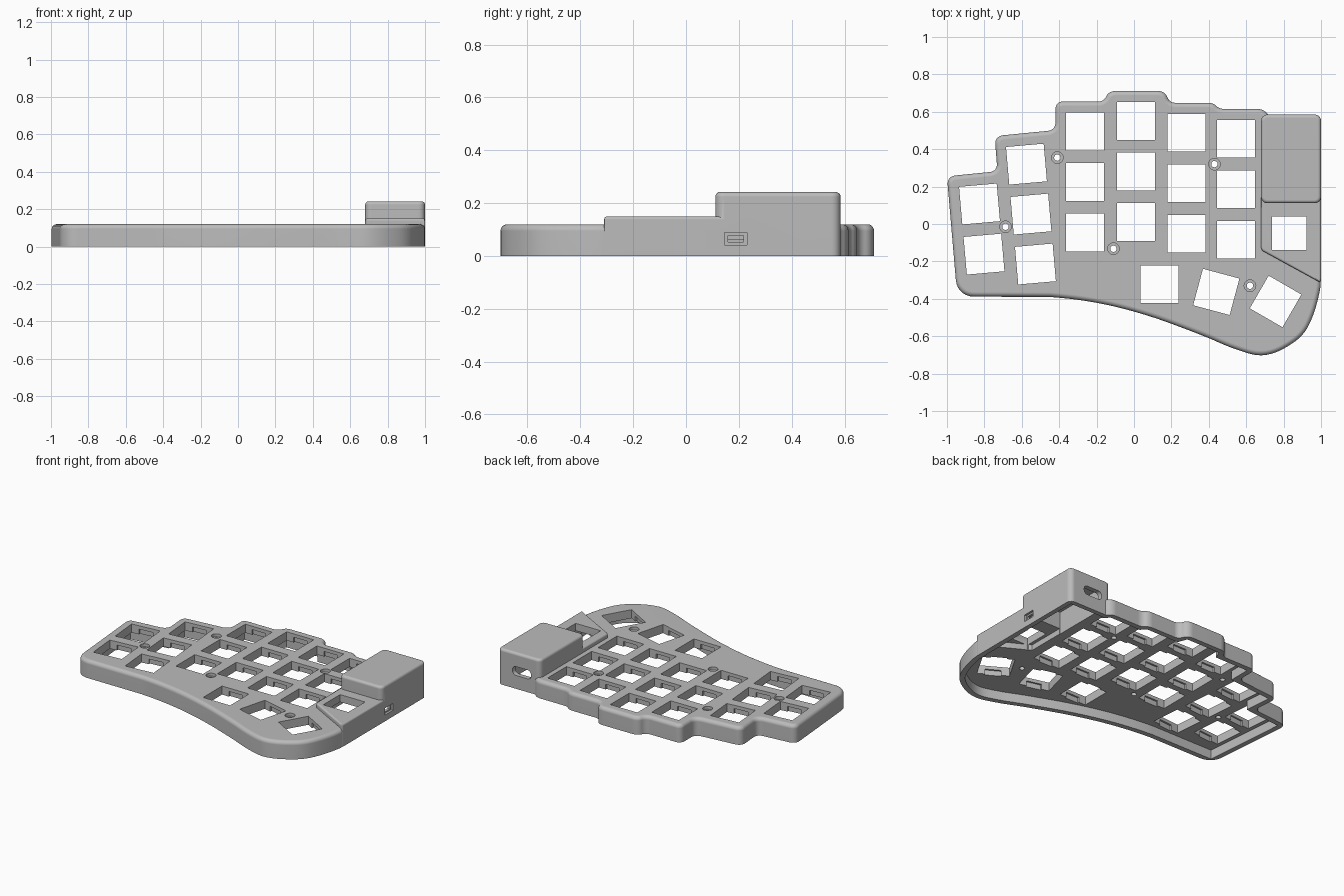
import bpy, bmesh
from math import sin, cos, pi, radians
from mathutils import Vector

if "Cube" in bpy.data.objects:
    bpy.data.objects.remove(bpy.data.objects["Cube"])

grey = bpy.data.materials.new("case grey")
grey.use_nodes = True
grey.diffuse_color = (0.5, 0.5, 0.5, 1)
grey.node_tree.nodes["Principled BSDF"].inputs["Base Color"].default_value = grey.diffuse_color


def ccw(pts):
    area = sum(a.x * b.y - b.x * a.y for a, b in zip(pts, pts[1:] + pts[:1]))
    return pts if area > 0 else pts[::-1]


def rounded(pts, reach, steps=7):
    """Round every corner, starting the curve `reach` away from it."""
    out = []
    for i, p in enumerate(pts):
        a, b = pts[i - 1] - p, pts[(i + 1) % len(pts)] - p
        r = reach[i] if isinstance(reach, list) else reach
        if r == 0:
            out.append(p)
            continue
        a = p + a.normalized() * min(r, a.length * 0.48)
        b = p + b.normalized() * min(r, b.length * 0.48)
        for k in range(steps + 1):
            t = k / steps
            w = 0.82 * 2 * t * (1 - t)
            s = (1 - t) ** 2 + w + t * t
            out.append((a * (1 - t) ** 2 + p * w + b * t * t) / s)
    return out


def inset(pts, d):
    """Move a counter-clockwise outline inward."""
    out = []
    for i, p in enumerate(pts):
        e = (p - pts[i - 1]).normalized()
        f = (pts[(i + 1) % len(pts)] - p).normalized()
        n, m = Vector((-e.y, e.x)), Vector((-f.y, f.x))
        out.append(p + (n + m) / (1 + n.dot(m)) * d)
    return out


def prism(name, pts, z0, z1, bevel=0.0, steps=5):
    pts = ccw(pts)
    rings = [(0, z0)]
    if bevel:
        for k in range(steps + 1):
            a = k / steps * pi / 2
            rings.append((bevel * (1 - cos(a)), z1 - bevel + bevel * sin(a)))
    else:
        rings.append((0, z1))
    bm = bmesh.new()
    loops = [[bm.verts.new((p.x, p.y, z)) for p in inset(pts, d)] for d, z in rings]
    for lo, hi in zip(loops, loops[1:]):
        for i in range(len(lo)):
            bm.faces.new((lo[i - 1], lo[i], hi[i], hi[i - 1]))
    bm.faces.new(loops[0][::-1])
    bm.faces.new(loops[-1])
    mesh = bpy.data.meshes.new(name)
    bm.to_mesh(mesh)
    bm.free()
    mesh.materials.append(grey)
    ob = bpy.data.objects.new(name, mesh)
    bpy.context.collection.objects.link(ob)
    return ob


def rect(x, y, w, h, turn=0):
    c, s = cos(radians(turn)), sin(radians(turn))
    return [Vector((x + c * u * w / 2 - s * v * h / 2, y + s * u * w / 2 + c * v * h / 2))
            for u, v in ((-1, -1), (1, -1), (1, 1), (-1, 1))]


def circle(x, y, r, n=24):
    return [Vector((x + r * cos(2 * pi * k / n), y + r * sin(2 * pi * k / n))) for k in range(n)]


def combine(target, tool, operation):
    bpy.context.view_layer.update()
    mod = target.modifiers.new("cut", 'BOOLEAN')
    mod.operation, mod.object, mod.solver = operation, tool, 'EXACT'
    bpy.context.view_layer.objects.active = target
    bpy.ops.object.modifier_apply(modifier=mod.name)
    bpy.data.objects.remove(tool)


# Stepped back edge: corner x, y and rounding reach
steps = [(-0.945, -0.388, 0.09), (-1, 0.255, 0.045), (-0.73, 0.282, 0.04), (-0.745, 0.47, 0.045),
         (-0.42, 0.502, 0.04), (-0.42, 0.655, 0.04), (-0.16, 0.655, 0.03), (-0.135, 0.712, 0.04),
         (0.165, 0.712, 0.04), (0.19, 0.648, 0.03), (0.425, 0.648, 0.03), (0.455, 0.615, 0.03),
         (0.69, 0.615, 0.03), (0.725, 0.575, 0.03), (0.99, 0.575, 0.03)]

# Palm-side curve through a few points
knots = [Vector(p) for p in ((0.996, -0.1), (0.998, -0.33), (0.93, -0.55), (0.82, -0.655), (0.685, -0.702),
                             (0.54, -0.668), (0.35, -0.59), (0.08, -0.492), (-0.18, -0.425),
                             (-0.45, -0.39), (-0.72, -0.388))]
curve = []
for a, b, c, d in zip(knots, knots[1:], knots[2:], knots[3:]):
    for k in range(6):
        t = k / 6
        curve.append(0.5 * (2 * b + (c - a) * t + (2 * a - 5 * b + 4 * c - d) * t * t
                            + (3 * b - a - 3 * c + d) * t ** 3))
curve.append(knots[-2])

corners = [Vector(s[:2]) for s in steps] + curve
reach = [s[2] for s in steps] + [0] * len(curve)
case = prism("keyboard_case", rounded(corners, reach), 0, 0.12, 0.025)

# Raised controller cover: sloped lower deck and tall box
deck = [Vector(p) for p in ((0.68, -0.14), (1, -0.315), (1, 0.25), (0.68, 0.25))]
box = rect(0.84, 0.348, 0.32, 0.474)
combine(case, prism("deck", rounded(deck, [0.015, 0.015, 0, 0]), 0, 0.15, 0.012), 'UNION')
combine(case, prism("box", rounded(box, 0.035), 0, 0.242, 0.018), 'UNION')

# Hollow underside
cavities = [prism("cavity", inset(ccw(corners), 0.035), -0.1, 0.062),
            prism("deck_cavity", inset(ccw(deck), 0.035), -0.1, 0.1),
            prism("box_cavity", inset(ccw(box), 0.032), -0.1, 0.215)]
for c in cavities:
    combine(case, c, 'DIFFERENCE')

# Key openings: x, y, turn
keys = [(x, y - 0.27 * row, 0) for x, y in ((-0.262, 0.495), (0.01, 0.55), (0.28, 0.488), (0.546, 0.456))
        for row in range(3)]
keys += [(-0.575 + 0.024 * row, 0.32 - 0.267 * row, 5) for row in range(3)]
keys += [(-0.826 + 0.024 * row, 0.107 - 0.268 * row, 5) for row in range(2)]
keys += [(0.136, -0.322, 0), (0.44, -0.363, -15), (0.757, -0.414, -30)]
for x, y, turn in keys:
    combine(case, prism("opening", rect(x, y, 0.202, 0.202, turn), -0.1, 0.4), 'DIFFERENCE')
    combine(case, prism("clip_notch", rect(x, y, 0.1, 0.226, turn), -0.1, 0.097), 'DIFFERENCE')
combine(case, prism("deck_opening", rect(0.83, -0.05, 0.187, 0.18), -0.1, 0.4), 'DIFFERENCE')

# Screw holes with counterbores
for x, y in ((-0.41, 0.355), (-0.687, -0.015), (-0.11, -0.132), (0.43, 0.32), (0.62, -0.33)):
    combine(case, prism("counterbore", circle(x, y, 0.031), 0.1, 0.4), 'DIFFERENCE')
    combine(case, prism("screw_hole", circle(x, y, 0.017), -0.1, 0.4), 'DIFFERENCE')

# Side socket: shallow recess with a slot through the wall
combine(case, prism("recess", rect(1.05, 0.188, 0.13, 0.084), 0.042, 0.088), 'DIFFERENCE')
combine(case, prism("slot", rect(1.0, 0.188, 0.2, 0.058), 0.052, 0.078), 'DIFFERENCE')

# Rounded cable port through the back of the box
port = prism("port", rounded(rect(0.82, 0.12, 0.14, 0.06), 0.029), -0.65, -0.5)
port.rotation_euler.x = pi / 2
combine(case, port, 'DIFFERENCE')

# Smooth the rounded edges, keep flat faces flat
case.select_set(True)
bpy.context.view_layer.objects.active = case
bpy.ops.object.shade_smooth_by_angle(angle=radians(30))
normals = case.modifiers.new("normals", 'WEIGHTED_NORMAL')
normals.keep_sharp = True
